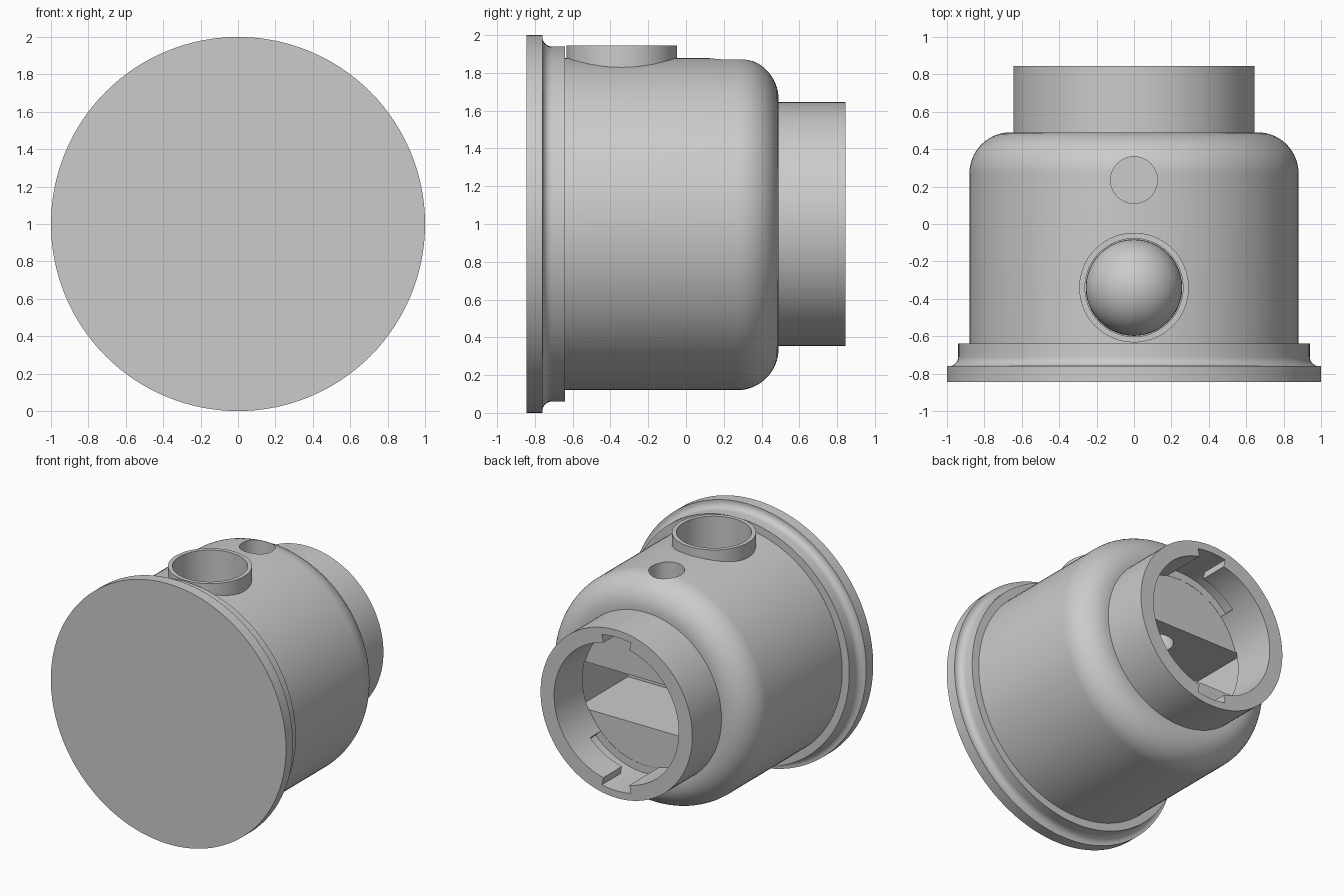
import bpy, bmesh, math
from mathutils import Matrix, Vector

cube = bpy.data.objects.get("Cube")
if cube:
    bpy.data.objects.remove(cube, do_unlink=True)

SEG = 128
AXIS = Matrix.Translation((0, 0, 1))

grey = bpy.data.materials.new("plain grey")
grey.use_nodes = True
grey.diffuse_color = (0.6, 0.6, 0.6, 1)
grey.node_tree.nodes["Principled BSDF"].inputs["Base Color"].default_value = (0.6, 0.6, 0.6, 1)


def make(name, bm):
    bmesh.ops.recalc_face_normals(bm, faces=bm.faces)
    mesh = bpy.data.meshes.new(name)
    bm.to_mesh(mesh)
    bm.free()
    mesh.materials.append(grey)
    obj = bpy.data.objects.new(name, mesh)
    bpy.context.collection.objects.link(obj)
    return obj


def lathe(name, profile, start=0.0, sweep=math.tau, closed=False):
    """Spin (radius, y) points about the body's horizontal axis."""
    bm = bmesh.new()
    verts = [bm.verts.new((r * math.cos(start), y, 1 + r * math.sin(start))) for r, y in profile]
    pairs = list(zip(verts, verts[1:] + verts[:1]))
    edges = [bm.edges.new(p) for p in (pairs if closed else pairs[:-1])]
    full = sweep >= math.tau
    geom = verts + edges
    if not full:
        geom.append(bm.faces.new(verts))
    bmesh.ops.spin(bm, geom=geom, cent=(0, 0, 1), axis=(0, -1, 0), angle=sweep,
                   steps=SEG if full else 24, use_duplicate=False)
    bmesh.ops.remove_doubles(bm, verts=bm.verts, dist=1e-5)
    return make(name, bm)


def upright(name, radius, y, low, high):
    bm = bmesh.new()
    bmesh.ops.create_cone(bm, cap_ends=True, segments=96, radius1=radius, radius2=radius,
                          depth=high - low, matrix=Matrix.Translation((0, y, (low + high) / 2)))
    return make(name, bm)


def box(name, low, high):
    low, high = Vector(low), Vector(high)
    bm = bmesh.new()
    bmesh.ops.create_cube(bm, size=1, matrix=Matrix.Translation((low + high) / 2)
                          @ Matrix.Diagonal((*(high - low), 1)))
    return make(name, bm)


def combine(target, tool, operation):
    mod = target.modifiers.new(tool.name, "BOOLEAN")
    mod.operation, mod.solver, mod.object = operation, "EXACT", tool
    bpy.context.view_layer.objects.active = target
    bpy.ops.object.modifier_apply(modifier=mod.name)
    bpy.data.objects.remove(tool, do_unlink=True)


def arc(cr, cy, radius, a0, a1, n):
    steps = [math.radians(a0 + (a1 - a0) * i / n) for i in range(n + 1)]
    return [(cr + radius * math.cos(a), cy + radius * math.sin(a)) for a in steps]


# Housing: flange, stepped collar, rounded barrel, neck and its bore
BORE, FLOOR, RIM = 0.53, 0.49, 0.845
profile = [(0, -0.845), (1, -0.845), (1, -0.76)]
profile += arc(0.99, -0.71, 0.05, 270, 180, 8)
profile += [(0.94, -0.64), (0.88, -0.64)]
profile += arc(0.66, 0.27, 0.22, 0, 90, 16)
profile += [(0.645, FLOOR), (0.645, RIM), (BORE, RIM), (BORE, FLOOR), (0, FLOOR)]
housing = lathe("housing", profile)

# Port collar on top
combine(housing, upright("port_collar", 0.293, -0.34, 1.5, 1.945), "UNION")

# Port bore, small hole and rectangular pocket behind the neck
combine(housing, box("pocket", (-0.57, -0.11, 0.77), (0.57, FLOOR + 0.01, 1.13)), "DIFFERENCE")
combine(housing, upright("port_bore", 0.262, -0.34, 0.85, 2.1), "DIFFERENCE")
combine(housing, upright("small_hole", 0.125, 0.235, 1.0, 2.1), "DIFFERENCE")

# Bayonet entries and their twist grooves, at top and bottom of the neck
for i in range(2):
    middle = math.pi / 2 + i * math.pi
    half = 0.21
    entry = [(0.45, FLOOR + 0.002), (0.59, FLOOR + 0.002), (0.59, RIM + 0.1), (0.45, RIM + 0.1)]
    groove = [(0.45, FLOOR + 0.002), (0.59, FLOOR + 0.002), (0.59, 0.62), (0.45, 0.62)]
    combine(housing, lathe("entry", entry, middle - half, 2 * half, True), "DIFFERENCE")
    combine(housing, lathe("groove", groove, middle - half, 0.8 + half, True), "DIFFERENCE")

# Ball resting in the port
bm = bmesh.new()
bmesh.ops.create_uvsphere(bm, u_segments=48, v_segments=24, radius=0.258,
                          matrix=Matrix.Translation((0, -0.34, 1.11)))
ball = make("port_ball", bm)

# Smooth curved surfaces, keep the rims crisp
for obj in (housing, ball):
    bpy.ops.object.select_all(action="DESELECT")
    obj.select_set(True)
    bpy.context.view_layer.objects.active = obj
    bpy.ops.object.shade_smooth_by_angle(angle=math.radians(30))
